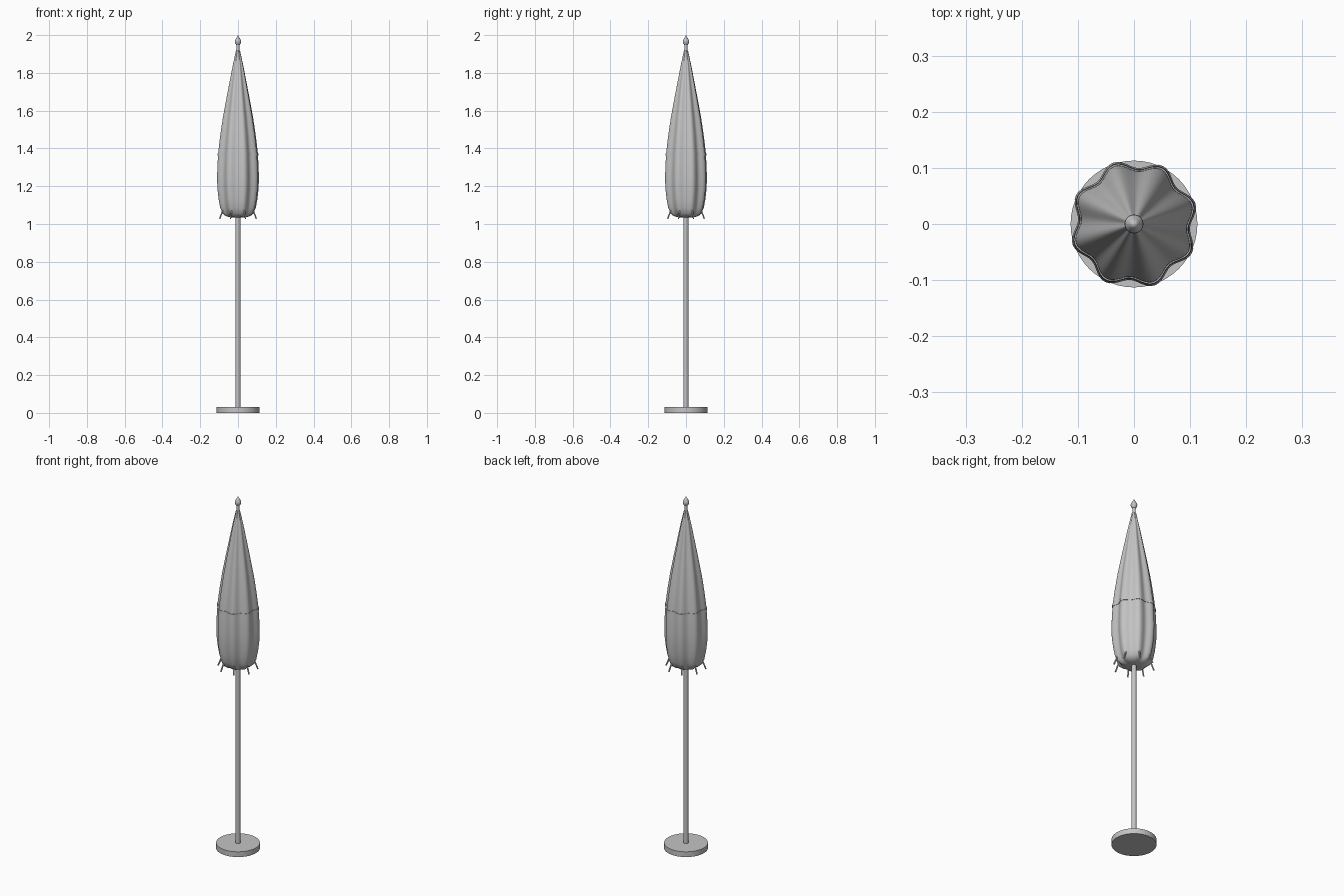
import bpy, bmesh, math
from mathutils import Vector

if "Cube" in bpy.data.objects:
    bpy.data.objects.remove(bpy.data.objects["Cube"])

grey = bpy.data.materials.new("warm_grey")
grey.diffuse_color = (0.55, 0.55, 0.55, 1)
grey.use_nodes = True
grey.node_tree.nodes["Principled BSDF"].inputs["Base Color"].default_value = grey.diffuse_color
FOLDS = 8
PEAK = math.radians(18.5)  # direction of the first fold


def fold(a):
    """1 on a fold's crest, 0 in the valley between folds."""
    return 0.5 + 0.5 * math.cos(FOLDS * (a - PEAK))


def lathe(name, profile, sides=32, depth=0.0, closed=False, angle=35):
    """Spin (radius, z) points; depth pulls the valleys inwards."""
    bm = bmesh.new()
    rings = []
    for r, z in profile:
        if r == 0:
            rings.append([bm.verts.new((0, 0, z))] * sides)
            continue
        ring = []
        for i in range(sides):
            a = math.tau * i / sides
            q = r * (1 - depth * (1 - fold(a)))
            ring.append(bm.verts.new((q * math.cos(a), q * math.sin(a), z)))
        rings.append(ring)
    pairs = list(zip(rings, rings[1:]))
    if closed:
        pairs.append((rings[-1], rings[0]))
    for lo, hi in pairs:
        for i in range(sides):
            j = (i + 1) % sides
            vs = list(dict.fromkeys([lo[i], lo[j], hi[j], hi[i]]))
            bm.faces.new(vs)
    bmesh.ops.recalc_face_normals(bm, faces=bm.faces)
    return finish(name, bm, angle)


def finish(name, bm, angle=35):
    me = bpy.data.meshes.new(name)
    bm.to_mesh(me)
    bm.free()
    me.materials.append(grey)
    ob = bpy.data.objects.new(name, me)
    bpy.context.collection.objects.link(ob)
    bpy.ops.object.select_all(action='DESELECT')
    ob.select_set(True)
    bpy.context.view_layer.objects.active = ob
    bpy.ops.object.shade_smooth_by_angle(angle=math.radians(angle))
    return ob


# Round foot and pole
lathe("base", [(0, 0), (0.113, 0), (0.113, 0.03), (0, 0.03)], 48)
lathe("pole", [(0, 0.03), (0.013, 0.03), (0.013, 1.5), (0.008, 1.8), (0.008, 1.955), (0, 1.955)], 16)

# Folded cloth
lathe("canopy", [(0.012, 1.035), (0.045, 1.036), (0.068, 1.042), (0.085, 1.056),
                 (0.098, 1.085), (0.107, 1.13), (0.114, 1.19), (0.1155, 1.25),
                 (0.113, 1.32), (0.108, 1.39), (0.098, 1.47), (0.084, 1.56),
                 (0.067, 1.65), (0.049, 1.74), (0.031, 1.83), (0.011, 1.92), (0, 1.921)],
      96, depth=0.135, angle=60)

# Tie strap hugging the folds
lathe("strap", [(0.107, 1.362), (0.1125, 1.362), (0.1115, 1.378), (0.106, 1.378)],
      96, depth=0.135, closed=True)

# Rib tips poking out below the cloth
bm = bmesh.new()
for k in range(FOLDS):
    a = math.radians(22.5 + 45 * k)
    out = Vector((math.cos(a), math.sin(a), 0))
    top = out * 0.084 + Vector((0, 0, 1.08))
    end = out * 0.105 + Vector((0, 0, 1.028))
    axis = end - top
    mat = axis.to_track_quat('Z', 'Y').to_matrix().to_4x4()
    mat.translation = (top + end) / 2
    bmesh.ops.create_cone(bm, cap_ends=True, segments=8, radius1=0.004,
                          radius2=0.004, depth=axis.length, matrix=mat)
finish("rib_tips", bm)

# Pointed finial
lathe("finial", [(0, 1.945), (0.009, 1.948), (0.014, 1.955), (0.017, 1.965),
                 (0.016, 1.972), (0.008, 1.986), (0, 2.0)], 16)
